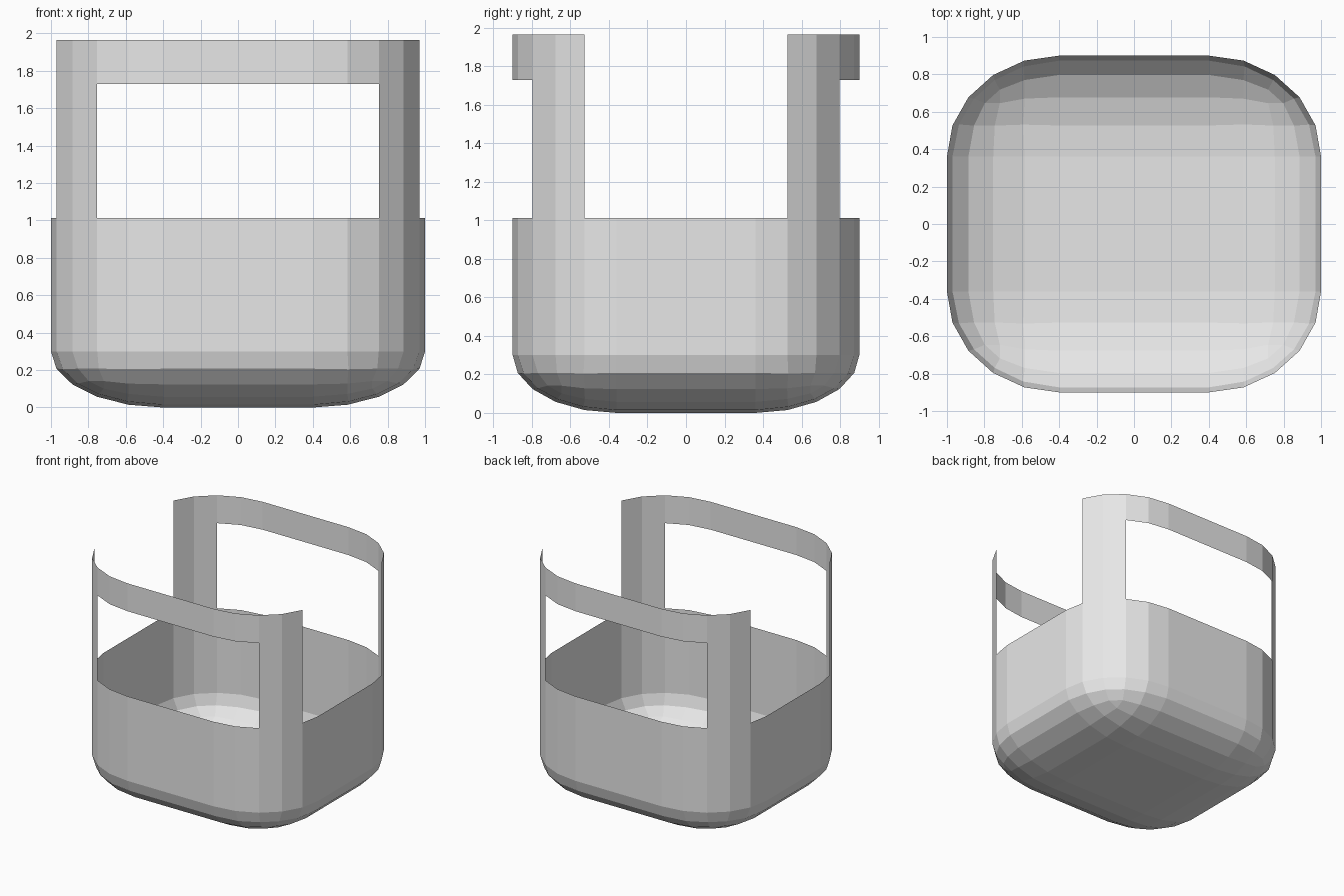
import bpy
import bmesh
from mathutils import Matrix, Vector

cube = bpy.data.objects.get("Cube")
if cube:
    bpy.data.objects.remove(cube, do_unlink=True)

RIM, BAND, TOP = 1.013, 1.73, 1.965   # basket rim, underside and top of the handle bands
SCALE = Vector((1.0, 0.9, 0.5))

# Single grey material
grey = bpy.data.materials.new("light grey")
grey.use_nodes = True
colour = (0.8, 0.8, 0.8, 1)
grey.diffuse_color = colour
grey.node_tree.nodes["Principled BSDF"].inputs["Base Color"].default_value = colour

# Block with rounded uprights and floor edges, squashed to elliptical corners
bm = bmesh.new()
height = TOP / SCALE.z
bmesh.ops.create_cube(bm, size=2, matrix=Matrix.Translation((0, 0, height / 2))
                      @ Matrix.Diagonal((1, 1, height / 2, 1)))
is_top = lambda item: all(v.co.z > height - 0.01 for v in item.verts)
bmesh.ops.bevel(bm, geom=[e for e in bm.edges if not is_top(e)], offset=0.6,
                offset_type='OFFSET', segments=5, profile=0.5, affect='EDGES')
bmesh.ops.delete(bm, geom=[f for f in bm.faces if is_top(f)], context='FACES')
bmesh.ops.scale(bm, vec=SCALE, verts=bm.verts)

# Cut lines at the rim and under the bands
for z in (RIM, BAND):
    bmesh.ops.bisect_plane(bm, geom=bm.verts[:] + bm.edges[:] + bm.faces[:],
                           plane_co=(0, 0, z), plane_no=(0, 0, 1))


# Open the sides fully, and the front and back between rim and band
def is_opening(face):
    c = face.calc_center_median()
    side_gap = abs(c.y) < 0.52
    window = abs(c.x) < 0.74 and c.z < BAND
    return c.z > RIM and (side_gap or window)


bmesh.ops.delete(bm, geom=[f for f in bm.faces if is_opening(f)], context='FACES')
bmesh.ops.recalc_face_normals(bm, faces=bm.faces)
if sum(f.normal.dot(f.calc_center_median() - Vector((0, 0, 0.6))) for f in bm.faces) < 0:
    bmesh.ops.reverse_faces(bm, faces=bm.faces)

mesh = bpy.data.meshes.new("basket_shell")
bm.to_mesh(mesh)
bm.free()
mesh.materials.append(grey)
basket = bpy.data.objects.new("basket_shell", mesh)
bpy.context.collection.objects.link(basket)
